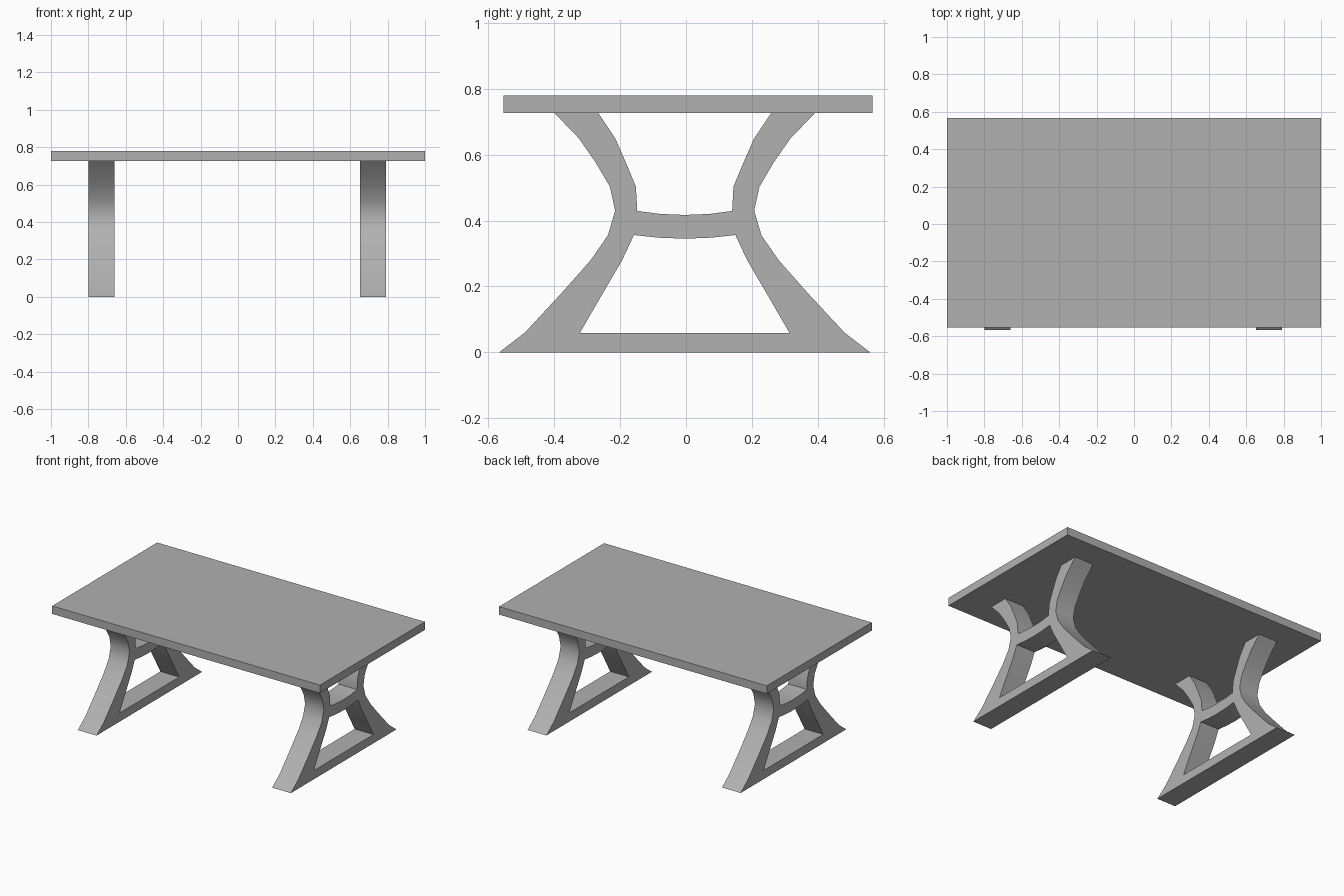
import bpy, bmesh
from math import radians, pi

if "Cube" in bpy.data.objects:
    bpy.data.objects.remove(bpy.data.objects["Cube"])

MID = -0.004  # symmetry line of the leg frames in y

# Dark grey finish
grey = bpy.data.materials.new("dark_grey")
grey.diffuse_color = (0.44, 0.44, 0.44, 1)
grey.use_nodes = True
grey.node_tree.nodes["Principled BSDF"].inputs["Base Color"].default_value = grey.diffuse_color

# Half outlines of the leg frame: (half width, height)
OUTER = [(0.563, 0), (0.485, 0.06), (0.378, 0.175), (0.285, 0.28), (0.233, 0.355),
         (0.211, 0.43), (0.227, 0.503), (0.27, 0.576), (0.32, 0.648), (0.395, 0.726)]
INNER_TOP = [(0.262, 0.726), (0.21, 0.648), (0.178, 0.575), (0.148, 0.503),
             (0.144, 0.429), (0.075, 0.420)]
HOLE = [(0.318, 0.059), (0.255, 0.168), (0.19, 0.279), (0.154, 0.356), (0.08, 0.348)]


def closed(half, centre):
    """Mirror a half outline through the middle point into a closed loop."""
    return half + [centre] + [(-y, z) for y, z in reversed(half)]


def leg_frame(name, x):
    cu = bpy.data.curves.new(name, 'CURVE')
    cu.dimensions = '2D'
    cu.fill_mode = 'BOTH'
    cu.extrude = 0.07
    for pts in (closed(OUTER + INNER_TOP, (0, 0.417)), closed(HOLE, (0, 0.345))):
        sp = cu.splines.new('POLY')
        sp.points.add(len(pts) - 1)
        for p, (y, z) in zip(sp.points, pts):
            p.co = (y, z, 0, 1)
        sp.use_cyclic_u = True
    ob = bpy.data.objects.new(name, cu)
    bpy.context.collection.objects.link(ob)
    ob.location = (x, MID, 0)
    ob.rotation_euler = (pi / 2, 0, pi / 2)
    bpy.ops.object.select_all(action='DESELECT')
    ob.select_set(True)
    bpy.context.view_layer.objects.active = ob
    bpy.ops.object.convert(target='MESH')
    ob = bpy.context.object
    # Weld caps to sides
    bm = bmesh.new()
    bm.from_mesh(ob.data)
    bmesh.ops.remove_doubles(bm, verts=bm.verts, dist=1e-4)
    bmesh.ops.recalc_face_normals(bm, faces=bm.faces)
    bm.to_mesh(ob.data)
    bm.free()
    ob.data.materials.clear()
    ob.data.materials.append(grey)
    bpy.ops.object.shade_smooth_by_angle(angle=radians(40))


# Table top
bpy.ops.mesh.primitive_cube_add(size=1, location=(0, 0.006, 0.753))
top = bpy.context.object
top.name = "table_top"
top.scale = (2, 1.12, 0.054)
top.data.materials.append(grey)

# Two trestle legs
leg_frame("left_leg_frame", -0.73)
leg_frame("right_leg_frame", 0.722)
